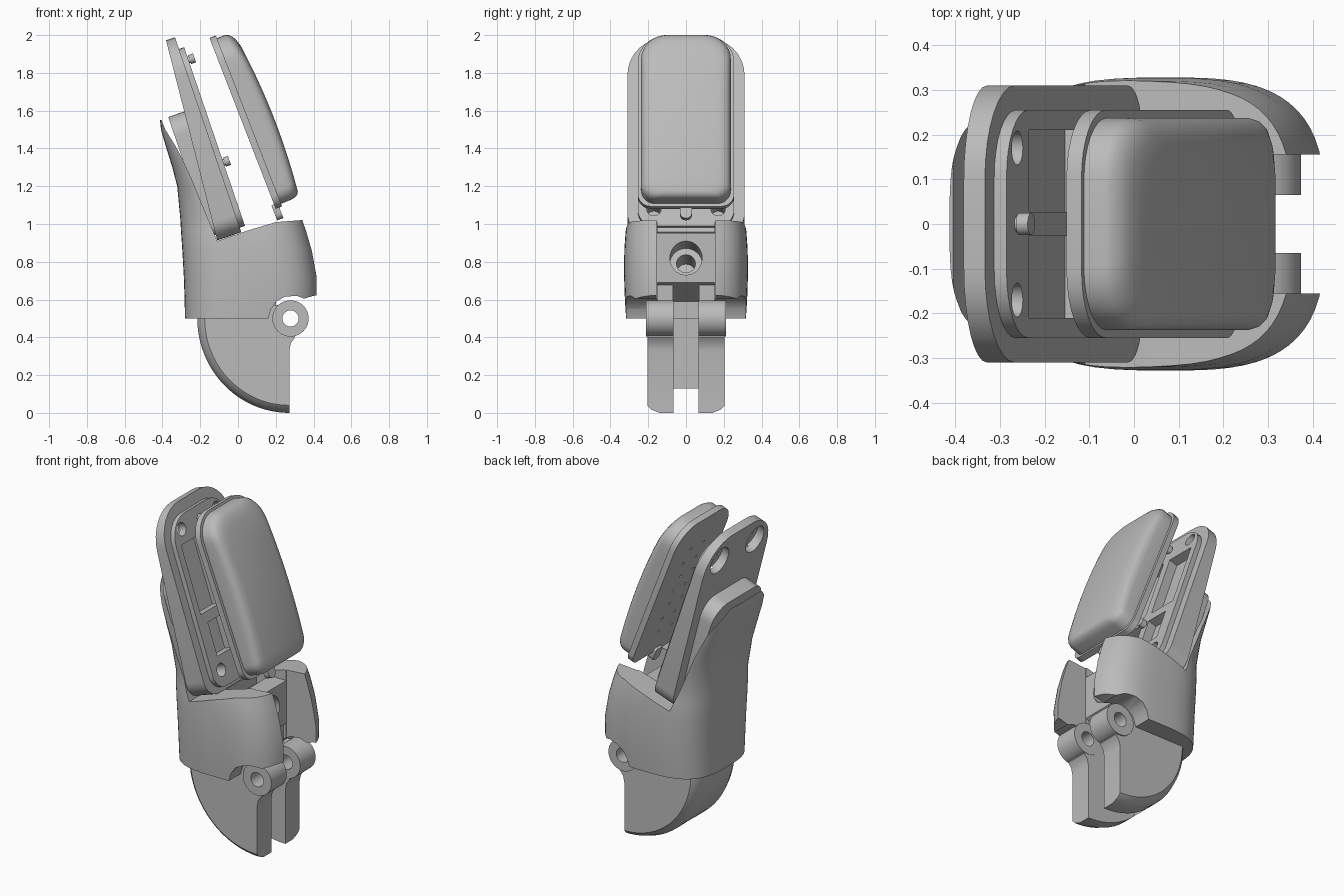
import bpy, bmesh
from math import sin, cos, pi, radians, copysign
from mathutils import Vector

old = bpy.data.objects.get("Cube")
if old:
    bpy.data.objects.remove(old, do_unlink=True)

grey = bpy.data.materials.new("printed grey")
grey.use_nodes = True
grey.diffuse_color = (0.5, 0.5, 0.5, 1)
grey.node_tree.nodes["Principled BSDF"].inputs["Base Color"].default_value = (0.5, 0.5, 0.5, 1)


def build(name, lofts, strip=False):
    """Object from closed lofts; each loft is a list of equal-length rings."""
    bm = bmesh.new()
    for rings in lofts:
        vs = [[bm.verts.new(p) for p in ring] for ring in rings]
        n = len(vs[0])
        for a, b in zip(vs, vs[1:]):
            for i in range(n):
                j = (i + 1) % n
                bm.faces.new((a[i], a[j], b[j], b[i]))
        for cap in (vs[0], vs[-1]):
            if strip:
                for i in range(n // 2 - 1):
                    bm.faces.new((cap[i], cap[i + 1], cap[n - 2 - i], cap[n - 1 - i]))
            else:
                bm.faces.new(cap)
    bmesh.ops.recalc_face_normals(bm, faces=bm.faces)
    mesh = bpy.data.meshes.new(name)
    bm.to_mesh(mesh)
    bm.free()
    mesh.materials.append(grey)
    ob = bpy.data.objects.new(name, mesh)
    bpy.context.collection.objects.link(ob)
    return ob


def boolean(ob, lofts, mode="DIFFERENCE"):
    cutter = build("cutter", lofts)
    cutter.hide_render = True
    mod = ob.modifiers.new("cut", "BOOLEAN")
    mod.operation, mod.solver, mod.object = mode, "EXACT", cutter
    bpy.context.view_layer.objects.active = ob
    bpy.ops.object.modifier_apply(modifier=mod.name)
    bpy.data.objects.remove(cutter, do_unlink=True)


def flat(x, y, z):
    return Vector((x, y, z))


def tilted(deg):
    """Frame leaning back: n points out of the face, u runs up it."""
    t = radians(deg)
    return lambda n, y, u: Vector((n * cos(t) - u * sin(t), y, n * sin(t) + u * cos(t)))


def box(x0, x1, y0, y1, z0, z1, frame=flat):
    return [[frame(x, y, z) for y, z in ((y0, z0), (y1, z0), (y1, z1), (y0, z1))] for x in (x0, x1)]


def slice_y(profile, half):
    """Side profile in x and z, extruded across y."""
    return [[flat(x, y, z) for x, z in profile] for y in (-half, half)]


def rod(a, b, r, seg=32):
    q = (b - a).to_track_quat("Z", "Y")
    ring = [q @ Vector((cos(2 * pi * i / seg), sin(2 * pi * i / seg), 0)) for i in range(seg)]
    return [[p + v * r for v in ring] for p in (a, b)]


def outline(half, u0, u1, r_low, r_top, seg=8):
    """Rounded rectangle, mirrored in y, as (y, u) pairs."""
    right = []
    for r, cu, start in ((r_low, u0 + r_low, -pi / 2), (r_top, u1 - r_top, 0)):
        for i in range(seg + 1):
            a = start + pi / 2 * i / seg
            right.append((half - r + r * cos(a), cu + r * sin(a)))
    return right + [(-y, u) for y, u in reversed(right)]


# Lower knuckle: quarter-round heel with softened edges and a central slot
HX, HZ = 0.278, 0.5


def heel(y, r):
    rx = r * 0.975
    pts = [(0.272 + rx * cos(a), HZ + r * sin(a)) for a in (pi + pi / 2 * i / 24 for i in range(25))]
    pts += [(0.272, 0.33), (0.28, 0.37), (0.302, 0.4), (HX, HZ), (0.22, 0.57), (0.272 - rx, 0.57)]
    return [flat(x, y, z) for x, z in pts]


edge = [(0.205, 0.46), (0.185, 0.482), (0.14, 0.5)]
knuckle = build("knuckle", [[heel(-y, r) for y, r in edge] + [heel(y, r) for y, r in reversed(edge)]])
boolean(knuckle, [box(-0.055, 0.6, -0.067, 0.067, -0.1, 0.8)])
pin_hole = rod(flat(HX, -0.5, HZ), flat(HX, 0.5, HZ), 0.043)
boolean(knuckle, [pin_hole])

# Hinge barrels on both prongs, each with a neck rising into the shell
for side, label in ((1, "back"), (-1, "front")):
    barrel = build("hinge_barrel_" + label,
                   [rod(flat(HX, side * 0.065, HZ), flat(HX, side * 0.213, HZ), 0.096, seg=40)])
    boolean(barrel, [pin_hole])
    build("hinge_neck_" + label,
          [box(0.05, 0.2, *sorted((side * 0.068, side * 0.151)), 0.52, 0.692)])

# Shell: rounded plan sections trimmed to the side profile
sections = [(0.45, -0.28, 0.42, 0.314), (0.6, -0.283, 0.428, 0.324), (0.72, -0.287, 0.428, 0.328),
            (0.86, -0.295, 0.402, 0.327), (0.96, -0.302, 0.373, 0.32), (1.03, -0.306, 0.35, 0.308),
            (1.2, -0.322, 0.15, 0.31), (1.3, -0.348, 0.05, 0.305), (1.42, -0.385, -0.05, 0.29),
            (1.5, -0.408, -0.1, 0.27), (1.62, -0.42, -0.1, 0.245)]


def plan(z, x0, x1, half, seg=64):
    pts = []
    for i in range(seg):
        a = 2 * pi * (i + 0.5) / seg
        c, s = cos(a), sin(a)
        pts.append(flat((x0 + x1) / 2 + (x1 - x0) / 2 * copysign(abs(c) ** 0.64, c),
                        half * copysign(abs(s) ** 0.64, s), z))
    return pts


shell = build("shell", [[plan(*s) for s in sections]])
side_profile = [(-0.6, 0.5), (0.16, 0.5), (0.175, 0.55), (0.205, 0.592), (0.25, 0.615), (0.31, 0.62),
                (0.35, 0.605), (0.4, 0.62), (0.6, 0.63), (0.6, 1.02), (0.33, 1.02), (0.2, 1.01),
                (0.05, 0.965), (-0.11, 0.91), (-0.256, 1.263), (-0.32, 1.395), (-0.385, 1.5),
                (-0.405, 1.55), (-0.6, 1.55)]
boolean(shell, [slice_y(side_profile, 0.6)], "INTERSECT")
# Front opening, leaving a square boss with a slanted, stepped screw hole
under_boss = [(0.06, 0.4), (0.7, 0.4), (0.7, 0.69), (0.22, 0.69), (0.06, 0.59)]
for cut in (box(0.22, 0.7, -0.155, 0.155, 0.4, 1.2), slice_y(under_boss, 0.15),
            box(0.1, 0.7, -0.15, 0.15, 0.95, 1.2), box(0.02, 0.11, -0.15, 0.15, 0.88, 1.2),
            rod(flat(0.13, 0, 0.79), flat(0.31, 0, 0.85), 0.085),
            rod(flat(-0.02, 0, 0.74), flat(0.19, 0, 0.81), 0.05)):
    boolean(shell, [cut])

# Back plate: tapered slab with a raised inner panel
plate = tilted(18.8)


def slab_back(u):
    return 0.19 + 0.085 * (u - 0.9) / 1.09


slab_shape = outline(0.31, 0.9, 1.99, 0.1, 0.21)
slab = build("back_plate", [[[plate(slab_back(u), y, u) for y, u in slab_shape],
                             [plate(0.325, y, u) for y, u in slab_shape]]])
panel_shape = outline(0.255, 0.925, 1.925, 0.09, 0.15)
panel = build("raised_panel", [[[plate(n, y, u) for y, u in panel_shape] for n in (0.315, 0.354)]])
screw_holes, sinks, pockets = [], [], []
for s in (-1, 1):
    for u in (1.85, 1.02):
        screw_holes.append(rod(plate(0.1, s * 0.17, u), plate(0.5, s * 0.17, u), 0.038))
    sinks.append(rod(plate(0.2, s * 0.17, 1.85), plate(0.31, s * 0.17, 1.85), 0.083))
    for outer, u0, u1 in ((0.21, 1.36, 1.77), (0.17, 1.1, 1.3)):
        lo, hi = sorted((s * 0.027, s * outer))
        pockets.append(box(0.3, 0.5, lo, hi, u0, u1, plate))
for part in (slab, panel):
    boolean(part, screw_holes)
    boolean(part, pockets)
boolean(slab, sinks)

# Support block filling the gap between shell and plate
block_shape = outline(0.235, 0.93, 1.602, 0.05, 0.11)
build("support_block", [[[plate(0.155, y, u) for y, u in block_shape],
                         [plate(slab_back(u) + 0.004, y, u) for y, u in block_shape]]])

# Locating pins
for label, u in (("upper", 1.853), ("lower", 1.28)):
    build("locating_pin_" + label, [rod(plate(0.34, 0, u), plate(0.37, 0, u), 0.018),
                                    rod(plate(0.36, 0, u), plate(0.388, 0, u), 0.025)])

# Fingertip pad: thin flange, domed body and a small rounded tab
pad = tilted(21.2)
flange_shape = outline(0.255, 0.935, 1.905, 0.07, 0.15)
flange = build("pad_flange", [[[pad(n, y, u) for y, u in flange_shape] for n in (0.577, 0.613)]])
boolean(flange, [rod(pad(0.5, s * 0.06 + 0.02 * (k % 2), 1.1 + 0.1 * k),
                     pad(0.6, s * 0.06 + 0.02 * (k % 2), 1.1 + 0.1 * k), 0.009, seg=10)
                 for s in (-1, 1) for k in range(7)])
body = []
for inset, n in ((0, 0.605), (0, 0.665), (0.006, 0.682), (0.018, 0.697), (0.036, 0.706), (0.065, 0.712)):
    ring = outline(0.237 - inset, 0.95 + inset * 0.45, 1.89 - inset * 1.3, 0.075, 0.14)
    # extra stations along the straight sides so the dome curves lengthwise
    half = ring[:len(ring) // 2]
    low, top = half[8], half[9]
    half[9:9] = [(low[0], low[1] + (top[1] - low[1]) * k / 14) for k in range(1, 14)]
    ring = half + [(-y, u) for y, u in reversed(half)]
    lift = 0.03 * min(1, max(0, (n - 0.64) / 0.04))
    body.append([pad(n + lift * (1 - ((u - 1.38) / 0.46) ** 2), y, u) for y, u in ring])
build("pad_body", [body], strip=True)
tab_shape = outline(0.032, 0.875, 0.96, 0.03, 0.01, 4)
build("pad_tab", [[[pad(n, y, u) for y, u in tab_shape] for n in (0.562, 0.597)]])

# Smooth shading with crisp edges
bpy.ops.object.select_all(action="DESELECT")
for ob in bpy.context.scene.objects:
    if ob.type == "MESH" and grey.name in ob.data.materials:
        ob.select_set(True)
        bpy.context.view_layer.objects.active = ob
bpy.ops.object.shade_smooth_by_angle(angle=radians(30))
